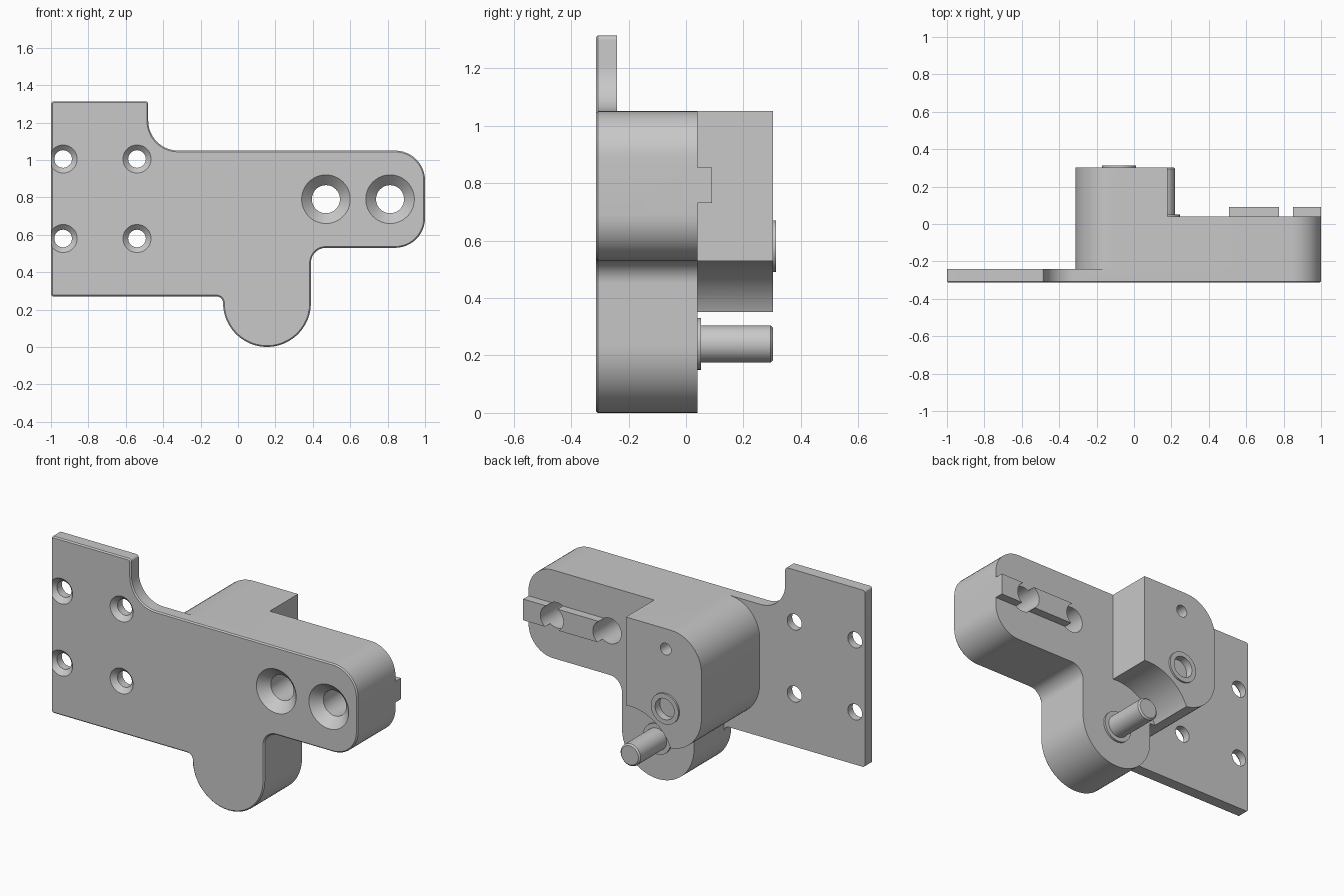
import bpy, bmesh
from math import pi, sin, cos
from mathutils import Vector

cube = bpy.data.objects.get("Cube")
if cube:
    bpy.data.objects.remove(cube, do_unlink=True)

grey = bpy.data.materials.new("plain_grey")
grey.use_nodes = True
GREY = (0.58, 0.58, 0.58, 1)
grey.diffuse_color = GREY
grey.node_tree.nodes["Principled BSDF"].inputs["Base Color"].default_value = GREY


def finish(name, bm):
    bmesh.ops.recalc_face_normals(bm, faces=bm.faces)
    mesh = bpy.data.meshes.new(name)
    bm.to_mesh(mesh)
    bm.free()
    mesh.materials.append(grey)
    obj = bpy.data.objects.new(name, mesh)
    bpy.context.collection.objects.link(obj)
    return obj


def rounded(corners, steps=12):
    """Turn (x, z, radius) corners into an outline with filleted corners."""
    out = []
    for i, (x, z, r) in enumerate(corners):
        p = Vector((x, z))
        if not r:
            out.append(p)
            continue
        a = (Vector(corners[i - 1][:2]) - p).normalized()
        b = (Vector(corners[(i + 1) % len(corners)][:2]) - p).normalized()
        centre = p + (a + b) * r
        for k in range(steps + 1):
            t = k / steps * pi / 2
            out.append(centre - b * r * cos(t) - a * r * sin(t))
    # Drop points that coincide where two fillets meet
    return [p for i, p in enumerate(out) if (p - out[i - 1]).length > 0.0015]


def prism(name, corners, y0, y1, chamfer=0):
    """Loft an outline along y, optionally with a chamfered front rim."""
    bm = bmesh.new()
    outline = rounded(corners)
    front, back = [[bm.verts.new((p.x, y, p.y)) for p in outline] for y in (y0, y1)]
    bm.faces.new(front)
    bm.faces.new(back)
    for i in range(len(outline)):
        bm.faces.new((front[i - 1], front[i], back[i], back[i - 1]))
    bmesh.ops.recalc_face_normals(bm, faces=bm.faces)
    if chamfer:
        rim = [e for e in bm.edges if all(v in front for v in e.verts)]
        bmesh.ops.bevel(bm, geom=rim, offset=chamfer, segments=1, affect='EDGES')
    return finish(name, bm)


def turned(name, x, z, profile, sides=48):
    """Solid of revolution about a y axis, from (radius, y) steps."""
    bm = bmesh.new()
    rings = [[bm.verts.new((x + r * cos(2 * pi * k / sides), y, z + r * sin(2 * pi * k / sides)))
              for k in range(sides)] for r, y in profile]
    for a, b in zip(rings, rings[1:]):
        for k in range(sides):
            n = (k + 1) % sides
            bm.faces.new((a[k], a[n], b[n], b[k]))
    bm.faces.new(rings[0])
    bm.faces.new(rings[-1])
    return finish(name, bm)


def combine(obj, other, operation):
    mod = obj.modifiers.new(operation.lower(), 'BOOLEAN')
    mod.operation, mod.object, mod.solver = operation, other, 'EXACT'
    bpy.context.view_layer.objects.active = obj
    bpy.ops.object.modifier_apply(modifier=mod.name)
    bpy.data.objects.remove(other, do_unlink=True)


FRONT, PLATE_BACK, ARM_BACK, BLOCK_BACK = -0.314, -0.24, 0.04, 0.303
SHAFT_X, SHAFT_Z = 0.155, 0.24
BOSS_X, BOSS_Z = -0.08, 0.58

# Front plate, with the arm and lobe outline continued behind it
lobe_and_arm = [(-0.08, 0, 0.235), (0.39, 0, 0.235), (0.39, 0.53, 0.08),
                (1, 0.53, 0.16), (1, 1.05, 0.16)]
body = prism("bracket_body", [(-1, 0.27, 0.015), (-0.08, 0.27, 0.034)] + lobe_and_arm +
             [(-0.48, 1.05, 0.16), (-0.48, 1.313, 0.015), (-1, 1.313, 0.015)],
             FRONT, PLATE_BACK, chamfer=0.007)
arm = prism("arm", lobe_and_arm + [(-0.08, 1.05, 0)], PLATE_BACK, ARM_BACK)

# Rear block, hollowed around the shaft
block = prism("rear_block", [(-0.313, 0.35, 0.23), (0.18, 0.35, 0), (0.18, 1.05, 0),
                             (-0.313, 1.05, 0.2)], PLATE_BACK, BLOCK_BACK)
combine(block, turned("shaft_clearance", SHAFT_X, SHAFT_Z,
                      [(0.29, ARM_BACK), (0.29, 0.4)], 72), 'DIFFERENCE')

# Round boss and the locating key on the back of the arm
boss = turned("boss", BOSS_X, BOSS_Z, [(0.09, 0.28), (0.09, 0.314)])
key = prism("locating_key", [(0.47, 0.73, 0), (1, 0.73, 0), (1, 0.855, 0), (0.47, 0.855, 0)],
            ARM_BACK, 0.09)
for part in (arm, block, boss, key):
    combine(body, part, 'UNION')

# Countersunk screw holes: two large in the arm, four small in the plate
screws = [(x, 0.79, 0.13, 0.075) for x in (0.47, 0.813)]
screws += [(x, z, 0.075, 0.047) for x in (-0.935, -0.54) for z in (0.58, 1.005)]
for x, z, head, hole in screws:
    depth = head - hole
    combine(body, turned("screw_hole", x, z, [
        (head + 0.02, FRONT - 0.02), (hole, FRONT + depth), (hole, 0.2)]), 'DIFFERENCE')

# Blind holes in the boss and above it
for z, r, floor in ((BOSS_Z, 0.062, 0.27), (0.93, 0.035, 0.2)):
    combine(body, turned("blind_hole", BOSS_X, z, [(r, floor), (r, 0.4)]), 'DIFFERENCE')

# Shaft with its collar
shaft = turned("shaft", SHAFT_X, SHAFT_Z, [
    (0.09, ARM_BACK), (0.09, 0.052), (0.065, 0.052), (0.065, 0.295), (0.056, BLOCK_BACK)])

for obj in (body, shaft):
    bpy.ops.object.select_all(action='DESELECT')
    obj.select_set(True)
    bpy.context.view_layer.objects.active = obj
    bpy.ops.object.shade_smooth_by_angle(angle=pi / 6)
